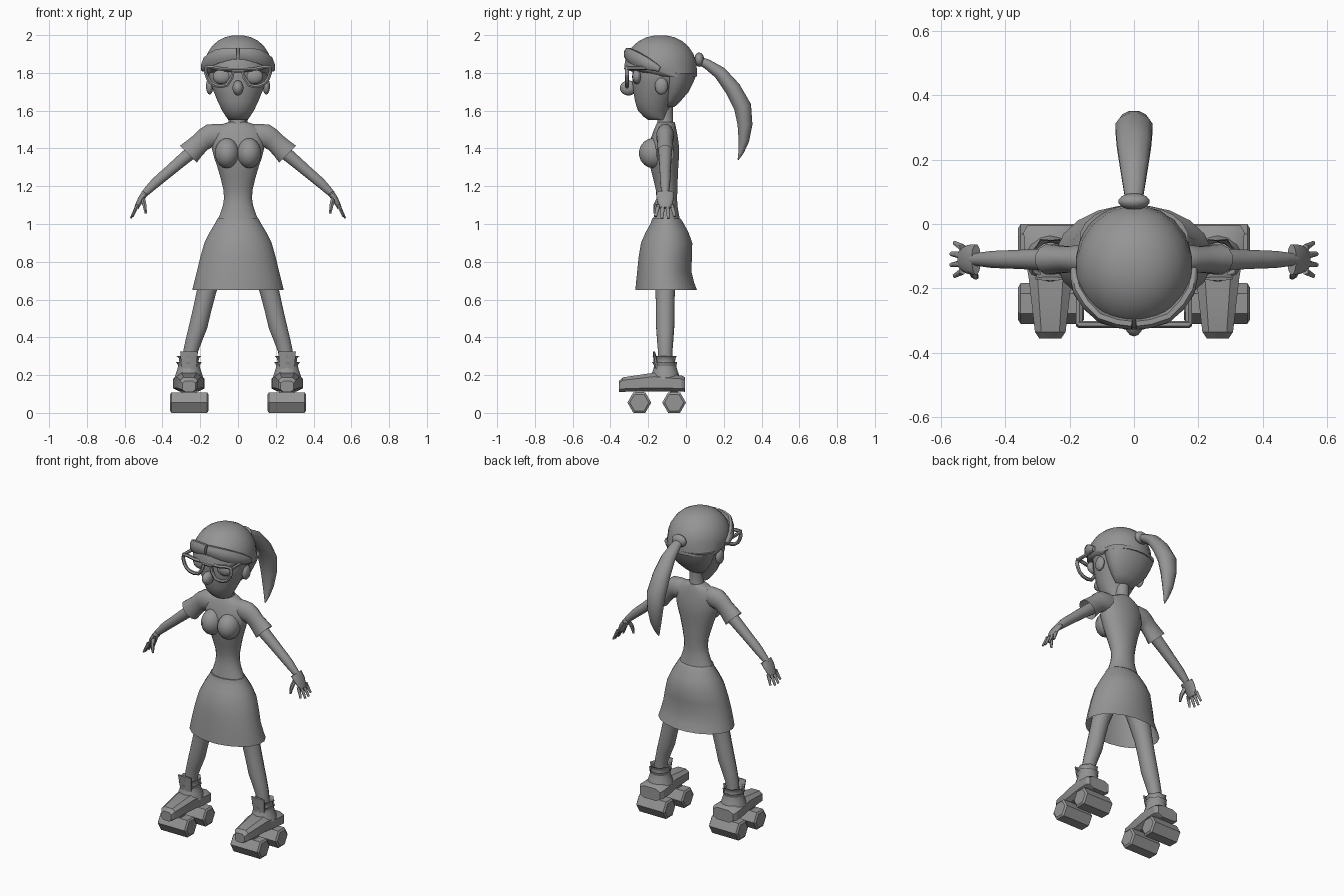
import bpy, bmesh
from math import sin, cos, pi, copysign
from mathutils import Vector

cube = bpy.data.objects.get("Cube")
if cube:
    bpy.data.objects.remove(cube, do_unlink=True)

shade = (0.3, 0.3, 0.3, 1)
grey = bpy.data.materials.new("plain_grey")
grey.use_nodes = True
grey.diffuse_color = shade
grey.node_tree.nodes["Principled BSDF"].inputs["Base Color"].default_value = shade

X, Y, Z = Vector((1, 0, 0)), Vector((0, 1, 0)), Vector((0, 0, 1))
BODY_Y = -.11
FOOT_X = .26


def finish(bm, name, paired, angle):
    """Turn a bmesh into a shaded object, mirrored when it is one of a pair."""
    bmesh.ops.recalc_face_normals(bm, faces=bm.faces)
    mesh = bpy.data.meshes.new(name)
    bm.to_mesh(mesh)
    bm.free()
    mesh.materials.append(grey)
    part = bpy.data.objects.new(name, mesh)
    bpy.context.collection.objects.link(part)
    bpy.ops.object.select_all(action='DESELECT')
    part.select_set(True)
    bpy.context.view_layer.objects.active = part
    bpy.ops.object.shade_smooth_by_angle(angle=angle)
    if paired:
        part.modifiers.new("mirror", 'MIRROR').use_mirror_merge = False


def refine(rows, steps, loop):
    """Add smooth in-between rows with a Catmull-Rom spline."""
    count = len(rows)

    def row(i):
        return rows[i % count if loop else max(0, min(i, count - 1))]

    result = []
    for i in range(count if loop else count - 1):
        before, start, end, after = (row(i + k) for k in (-1, 0, 1, 2))
        slope_in, slope_out = (end - before) / 2, (after - start) / 2
        for step in range(steps):
            f = step / steps
            bend = (slope_in * (1 - f) - slope_out * f) * f * (1 - f)
            ease = f * f * (3 - 2 * f)
            result.append(start.lerp(end, ease) + bend)
    return result if loop else result + [rows[-1]]


def loft(name, rows, ref=Y, along=None, sides=12, steps=2, power=1, phase=.5,
         caps=(True, True), loop=False, frill=0, angle=1):
    """Skin rings given as x, y, z, half width, half depth."""
    rows = refine([Vector(row) for row in rows], steps, loop)
    points = [Vector(row[:3]) for row in rows]
    last = len(rows) - 1
    bm = bmesh.new()
    rings = []
    for i, row in enumerate(rows):
        after = points[(i + 1) % len(rows)] if loop else points[min(i + 1, last)]
        before = points[i - 1] if loop else points[max(i - 1, 0)]
        forward = along or (after - before).normalized()
        across = ref.cross(forward).normalized()
        up = forward.cross(across)
        ring = []
        for k in range(sides):
            turn = 2 * pi * (k + phase) / sides
            c, s = (copysign(abs(q) ** power, q) for q in (cos(turn), sin(turn)))
            flare = 1 + frill * (-1) ** k if i == last else 1
            offset = (across * row[3] * c + up * row[4] * s) * flare
            ring.append(bm.verts.new(points[i] + offset))
        rings.append(ring)
    following = rings[1:] + rings[:1] if loop else rings[1:]
    for low, high in zip(rings, following):
        for k in range(sides):
            bm.faces.new((low[k], low[k - 1], high[k - 1], high[k]))
    for closed, ring in zip(caps, (rings[0], rings[-1])):
        if closed and not loop:
            bm.faces.new(ring)
    paired = min(point.x for point in points) > 0
    finish(bm, name, paired, angle)


def stack(name, rows, **options):
    """Upright body from rows of height, half width, front and back."""
    rings = [(0, (front + back) / 2, z, width, (back - front) / 2)
             for z, width, front, back in rows]
    loft(name, rings, along=Z, sides=20, **options)


def limb(name, rows, y=BODY_Y, flatness=1, **options):
    """Tube in a front-facing plane from rows of x, z and radius."""
    loft(name, [(x, y, z, r, r * flatness) for x, z, r in rows], **options)


def ball(name, place, size):
    bm = bmesh.new()
    bmesh.ops.create_uvsphere(bm, u_segments=14, v_segments=9, radius=1)
    bmesh.ops.scale(bm, vec=size, verts=bm.verts)
    bmesh.ops.translate(bm, vec=place, verts=bm.verts)
    finish(bm, name, paired=place[0] > 0, angle=1)


# Head and face
stack("head", [(1.55, .05, -.2, -.1), (1.6, .085, -.255, -.09), (1.7, .13, -.28, -.03),
               (1.8, .16, -.285, .03), (1.9, .14, -.27, .02)])
ball("nose", (0, -.305, 1.72), (.03, .045, .04))
ball("ears", (.15, -.13, 1.73), (.02, .035, .045))
ball("eyes", (.085, -.26, 1.78), (.05, .025, .04))
limb("neck", [(0, 1.49, .06), (0, 1.54, .043), (0, 1.62, .043)])

# Hair cap as a dome over a tucked-in rim
dome = [(1.78, .17, -.2, .06)]
for i in range(7):
    lift = i * pi / 13
    spread = cos(lift) ** .9
    dome.append((1.82 + .18 * sin(lift), .183 * spread,
                 -.135 - .195 * spread, -.135 + .195 * spread))
stack("hair_cap", dome, steps=1)
stack("nape_hair", [(1.62, .06, -.12, -.06), (1.7, .13, -.13, .015), (1.8, .17, -.15, .06)])

# Fringe swept to both sides, then the tied tail
loft("fringe", [(.005, -.31, 1.9, .02, .035), (.1, -.29, 1.89, .02, .04),
                (.17, -.21, 1.85, .02, .035), (.187, -.14, 1.82, .01, .015)],
     ref=Z, sides=8)
ball("hair_band", (0, .07, 1.87), (.05, .026, .038))
tail = [(.06, 1.87, .025), (.18, 1.8, .045), (.3, 1.62, .06), (.306, 1.44, .036),
        (.276, 1.34, .004)]
loft("ponytail", [(0, y, z, r * .8, r) for y, z, r in tail], ref=X)

# Glasses
glasses_y, wire = -.312, .011
rim = [(.025, 1.81), (.09, 1.82), (.168, 1.83), (.16, 1.77), (.125, 1.735), (.06, 1.735)]
limb("glasses_rims", [(x, z, wire) for x, z in rim], y=glasses_y, sides=6, loop=True)
limb("glasses_bridge", [(x, 1.81, wire) for x in (-.03, .03)], y=glasses_y, sides=6)
loft("glasses_arms", [(.17, y, 1.825, wire, wire) for y in (glasses_y, -.13)],
     ref=Z, sides=6)

# Torso and bust
stack("torso", [(1.02, .11, -.175, -.03), (1.1, .08, -.16, -.045), (1.18, .078, -.16, -.045),
                (1.3, .11, -.19, -.04), (1.4, .14, -.2, -.035), (1.5, .13, -.17, -.05),
                (1.54, .05, -.15, -.06)])
ball("bust", (.058, -.172, 1.375), (.066, .077, .08))

# Sleeves and arms
limb("sleeves", [(.08, 1.47, .06), (.15, 1.465, .065), (.2, 1.43, .055), (.262, 1.37, .065)],
     flatness=.75, caps=(True, False))
limb("arms", [(.18, 1.43, .04), (.27, 1.36, .035), (.37, 1.275, .03), (.44, 1.215, .027),
              (.5, 1.155, .018)])

# Hands
limb("palms", [(.49, 1.165, .018), (.515, 1.13, .017), (.538, 1.085, .012)], flatness=2.7)
for i, finger in enumerate(("index", "middle", "ring", "little")):
    side = i - 1.5
    root, tip = (BODY_Y + side * gap for gap in (.024, .034))
    short = .01 * abs(side)
    loft(finger + "_fingers", [(.532, root, 1.1, .011, .012),
                               (.573 - short, tip, 1.025 + short, .006, .007)], sides=6)
loft("thumbs", [(.505, -.135, 1.14, .012, .015), (.495, -.16, 1.1, .012, .012),
                (.488, -.165, 1.055, .006, .007)], sides=6)

# Skirt, open at the hem
stack("skirt", [(.65, .245, -.27, .06), (.75, .22, -.26, .03), (.9, .18, -.24, .035),
                (1, .125, -.19, -.01), (1.03, .11, -.18, -.03)], caps=(False, True))

# Legs
limb("legs", [(.09, .9, .08), (.165, .65, .053), (.21, .46, .05), (.25, .33, .04),
              (FOOT_X, .2, .038)])

# Skate boots, flat below and rising from the toe
sole = .11
boot = [(-.355, .036, .17), (-.335, .05, .19), (-.17, .07, .215), (-.09, .084, .205),
        (-.025, .087, .2), (-.005, .075, .19)]
loft("skate_boots", [(FOOT_X, y, (top + sole) / 2, width, (top - sole) / 2)
                     for y, width, top in boot],
     ref=Z, along=Y, sides=8, steps=1, power=.6, angle=.5)

# Ankles with frilled collars and a tongue
limb("skate_ankles", [(FOOT_X, .18, .08), (FOOT_X, .27, .052), (FOOT_X, .3, .062)],
     along=Z, sides=14, caps=(False, False), frill=.07)
limb("skate_collars", [(FOOT_X, .24, .056), (FOOT_X, .27, .065)],
     along=Z, sides=14, caps=(False, False), frill=.08)
loft("skate_tongues", [(FOOT_X, -.15, .22, .04, .02), (FOOT_X, -.17, .325, .05, .006)], sides=8)

# Six-sided rollers with bevelled ends, and their axle blocks
radius = .063
axle_z = radius * cos(pi / 6)
for place, y in (("front", -.247), ("rear", -.063)):
    profile = [(.156, .8), (.164, 1), (.352, 1), (.36, .8)]
    loft(place + "_rollers", [(x, y, axle_z, radius * size, radius * size)
                              for x, size in profile],
         ref=Z, sides=6, steps=1, phase=0, angle=.6)
    loft(place + "_axle_blocks", [(FOOT_X, y, z, .06, .03) for z in (.08, .13)],
         along=Z, sides=4, steps=1, angle=.5)
